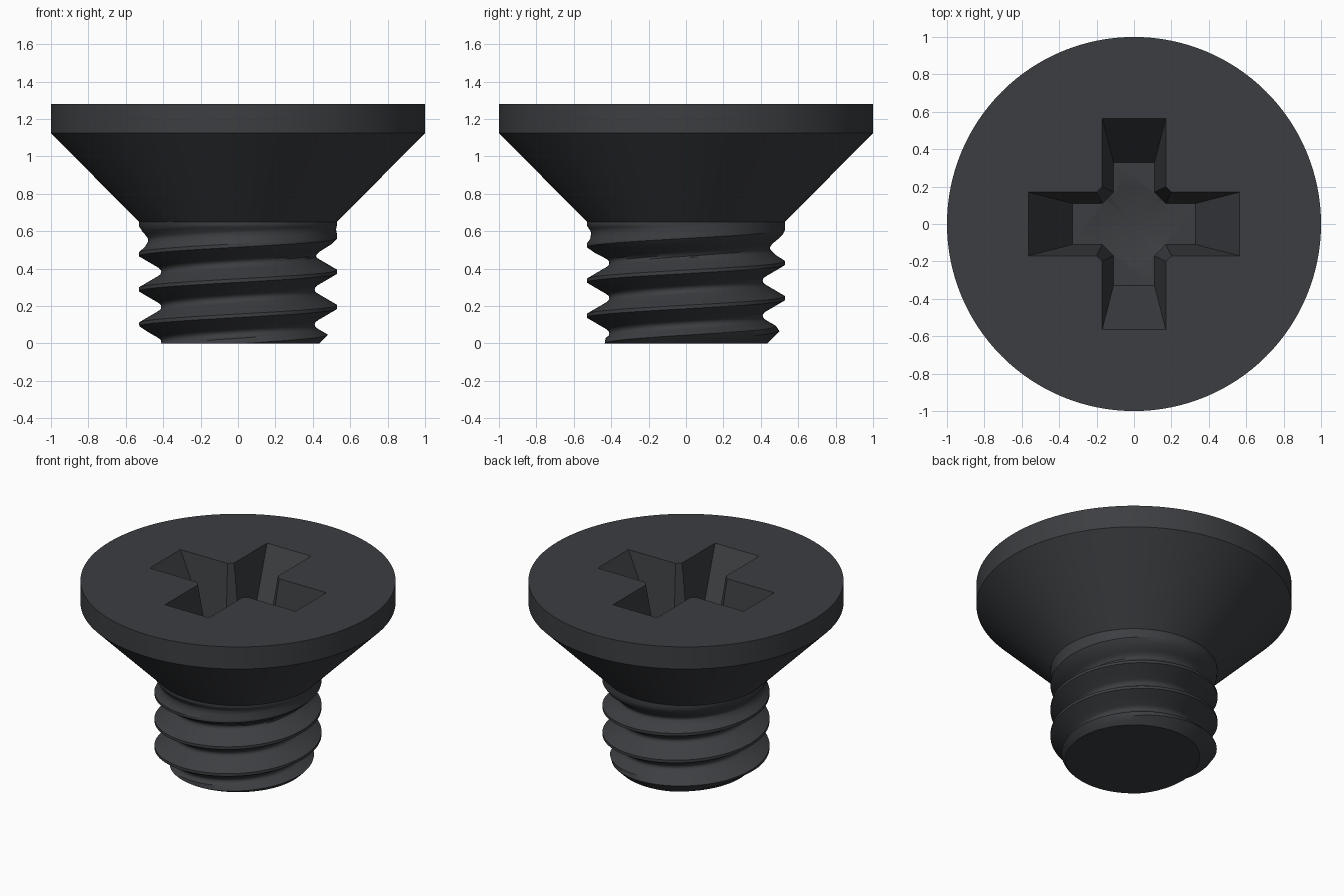
import bpy, bmesh, math

if "Cube" in bpy.data.objects:
    bpy.data.objects.remove(bpy.data.objects["Cube"])

PITCH, CREST_Z = 0.188, 0.195        # thread pitch, crest height at +x
SHANK_TOP, MAJOR = 0.65, 0.53
COLS = 128
HALF = [(-0.05, 0.53), (0.05, 0.53), (0.2, 0.482), (0.36, 0.43), (0.40, 0.42),
        (0.44, 0.413), (0.5, 0.41)]
# One pitch of thread: (phase, radius), crest to crest
PROFILE = HALF + [(1 - p, r) for p, r in reversed(HALF[1:-1])]


def thread_radius(phase, z):
    phase = (phase + 0.05) % 1.0 - 0.05
    r = MAJOR
    for (p0, r0), (p1, r1) in zip(PROFILE, PROFILE[1:]):
        if p0 <= phase <= p1:
            r = r0 + (r1 - r0) * (phase - p0) / (p1 - p0)
            break
    # thread runs out below the head, and the tip is chamfered
    fade = max(0.0, min(1.0, (0.63 - z) / 0.17))
    return min(MAJOR - (MAJOR - r) * fade, 0.435 + z)


def make_object(name, bm):
    bmesh.ops.recalc_face_normals(bm, faces=bm.faces)
    mesh = bpy.data.meshes.new(name)
    bm.to_mesh(mesh)
    bm.free()
    ob = bpy.data.objects.new(name, mesh)
    bpy.context.collection.objects.link(ob)
    return ob


# Screw body: rows follow the helix, then continue into the countersunk head
bm = bmesh.new()
columns = []
for j in range(COLS + 1):
    turn = j / COLS
    a = 2 * math.pi * turn
    pts = []
    for k in range(-3, 4):
        for p, _ in PROFILE[:-1]:
            z = CREST_Z + PITCH * (k + p + turn)
            z = max(0.0, min(SHANK_TOP, z))
            pts.append((thread_radius((z - CREST_Z) / PITCH - turn, z), z))
    pts += [(1.0, 1.125), (1.0, 1.28)]
    columns.append([bm.verts.new((r * math.cos(a), r * math.sin(a), z)) for r, z in pts])
for c0, c1 in zip(columns, columns[1:]):
    for i in range(len(c0) - 1):
        bm.faces.new((c0[i], c1[i], c1[i + 1], c0[i + 1]))
bmesh.ops.remove_doubles(bm, verts=bm.verts, dist=0.0004)
bmesh.ops.holes_fill(bm, edges=[e for e in bm.edges if e.is_boundary], sides=0)
screw = make_object("countersunk_screw", bm)

# Cross recess cutter: tapered cross with chamfered inner corners
DEPTH = 0.42


def cross_ring(bm, t):
    length, width, inner = 0.565 - 0.235 * t, 0.17 - 0.06 * t, 0.20 - 0.03 * t
    ring = []
    for q in range(4):
        c, s = round(math.cos(q * math.pi / 2)), round(math.sin(q * math.pi / 2))
        for x, y in ((inner, -width), (length, -width), (length, width), (inner, width)):
            ring.append(bm.verts.new((x * c - y * s, x * s + y * c, 1.28 - DEPTH * t)))
    return ring


bm = bmesh.new()
top, floor = cross_ring(bm, -0.1), cross_ring(bm, 1.0)
for i in range(16):
    n = (i + 1) % 16
    bm.faces.new((top[i], top[n], floor[n], floor[i]))
bm.faces.new(top)
bm.faces.new(floor)
cross_cutter = make_object("cross_cutter", bm)

# Conical pit in the recess floor
bm = bmesh.new()
bmesh.ops.create_cone(bm, cap_ends=True, segments=32, radius1=0.0, radius2=0.205, depth=0.09)
bmesh.ops.remove_doubles(bm, verts=bm.verts, dist=0.0001)
bmesh.ops.translate(bm, verts=bm.verts, vec=(0, 0, 1.28 - DEPTH - 0.043))
pit_cutter = make_object("pit_cutter", bm)

bpy.context.view_layer.objects.active = screw
screw.select_set(True)
for cutter in (cross_cutter, pit_cutter):
    mod = screw.modifiers.new("recess", 'BOOLEAN')
    mod.operation, mod.solver, mod.object = 'DIFFERENCE', 'EXACT', cutter
    bpy.ops.object.modifier_apply(modifier=mod.name)
    bpy.data.objects.remove(cutter)

bpy.ops.object.shade_smooth_by_angle(angle=math.radians(33))

# Dark metal
mat = bpy.data.materials.new("dark_metal")
mat.diffuse_color = (0.045, 0.048, 0.053, 1)
mat.use_nodes = True
mat.node_tree.nodes["Principled BSDF"].inputs["Base Color"].default_value = mat.diffuse_color
screw.data.materials.clear()
screw.data.materials.append(mat)
